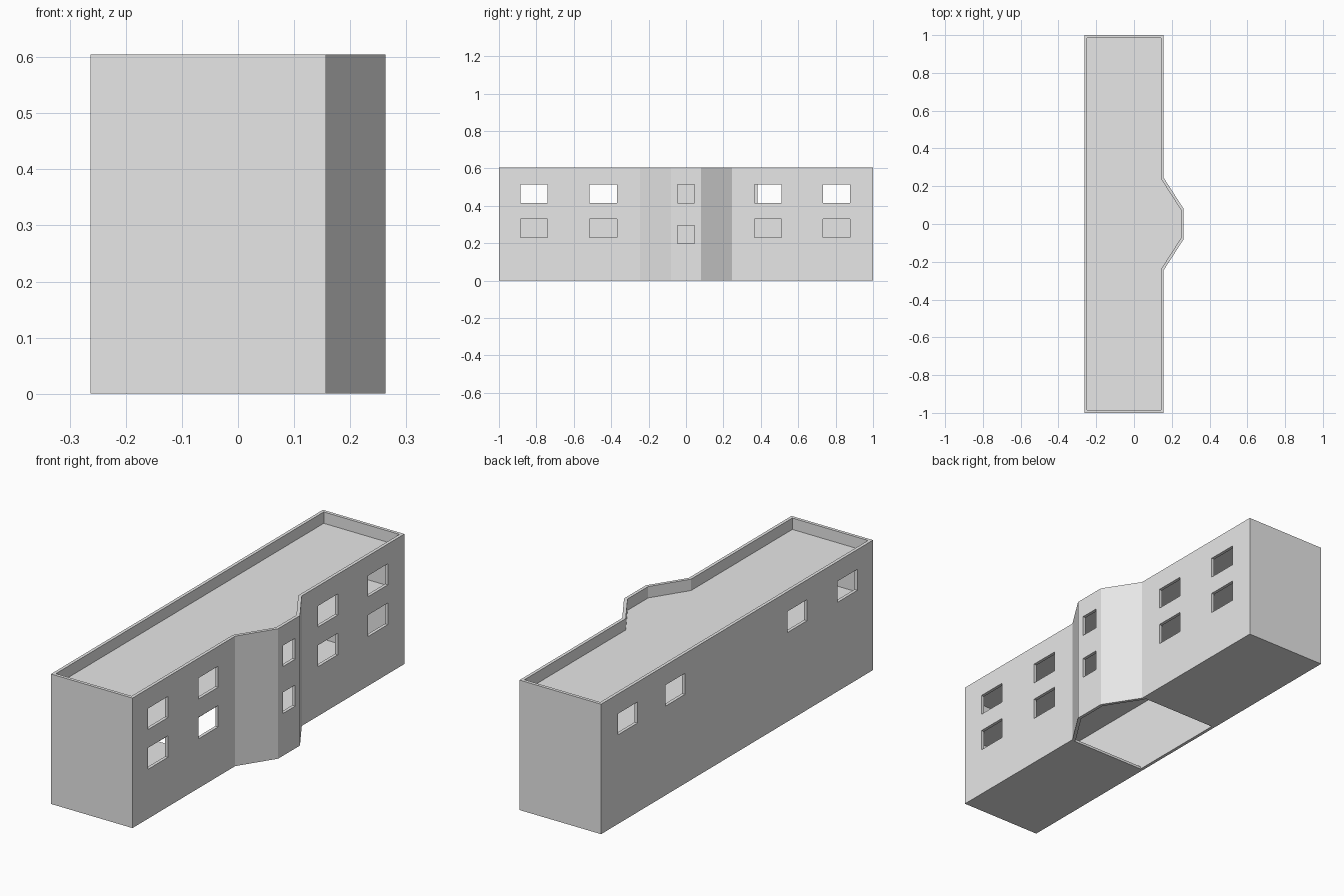
import bpy, bmesh
from mathutils import Vector

if "Cube" in bpy.data.objects:
    bpy.data.objects.remove(bpy.data.objects["Cube"])

H, T = 0.605, 0.015
grey = bpy.data.materials.new("light_grey")
grey.diffuse_color = (0.8, 0.8, 0.8, 1)
grey.use_nodes = True
grey.node_tree.nodes["Principled BSDF"].inputs["Base Color"].default_value = grey.diffuse_color

# Building footprint, counter-clockwise, with a faceted bay on the +x side
OUTER = [(-0.263, -1), (0.157, -1), (0.157, -0.245), (0.263, -0.08),
         (0.263, 0.08), (0.157, 0.245), (0.157, 1), (-0.263, 1)]


def inset(points, d):
    """Mitred inward offset of a counter-clockwise outline."""
    pts = [Vector(p) for p in points]
    out = []
    for i, p in enumerate(pts):
        a = (p - pts[i - 1]).normalized()
        b = (pts[(i + 1) % len(pts)] - p).normalized()
        na, nb = Vector((-a.y, a.x)), Vector((-b.y, b.x))
        out.append(tuple(p + (na + nb) * d / (1 + na.dot(nb))))
    return out


def finish(name, bm):
    bmesh.ops.recalc_face_normals(bm, faces=bm.faces[:])
    me = bpy.data.meshes.new(name)
    bm.to_mesh(me)
    bm.free()
    me.materials.append(grey)
    ob = bpy.data.objects.new(name, me)
    bpy.context.collection.objects.link(ob)
    return ob


def slab(name, outline, z0, z1):
    bm = bmesh.new()
    f = bm.faces.new([bm.verts.new((x, y, z0)) for x, y in outline])
    ext = bmesh.ops.extrude_face_region(bm, geom=[f], use_keep_orig=True)
    top = [v for v in ext["geom"] if isinstance(v, bmesh.types.BMVert)]
    bmesh.ops.translate(bm, verts=top, vec=(0, 0, z1 - z0))
    return finish(name, bm)


def rect(x0, x1, y0, y1):
    return [(x0, y0), (x1, y0), (x1, y1), (x0, y1)]


INNER = inset(OUTER, T)

# Outer walls: a closed ring with thickness
bm = bmesh.new()
loops = [[bm.verts.new((x, y, z)) for x, y in outline]
         for outline, z in ((OUTER, 0), (OUTER, H), (INNER, H), (INNER, 0))]
n = len(OUTER)
for k in range(4):
    a, b = loops[k], loops[(k + 1) % 4]
    for i in range(n):
        j = (i + 1) % n
        bm.faces.new((a[i], a[j], b[j], b[i]))
walls = finish("walls", bm)

# Window openings: (x range, y centre, half width, bottom, top)
front, back, bay = (0.10, 0.20), (-0.30, -0.22), (0.22, 0.30)
openings = []
for y in (-0.8125, -0.4425, 0.4375, 0.805):
    openings += [(front, y, 0.0725, 0.23, 0.33), (front, y, 0.0725, 0.415, 0.513)]
for y in (-0.8125, -0.4425, 0.455, 0.805):
    openings.append((back, y, 0.0725, 0.415, 0.513))
openings += [(bay, 0, 0.045, 0.197, 0.295), (bay, 0, 0.045, 0.415, 0.513)]

bm = bmesh.new()
for (x0, x1), y, hw, z0, z1 in openings:
    vs = bmesh.ops.create_cube(bm, size=1)["verts"]
    bmesh.ops.scale(bm, verts=vs, vec=(x1 - x0, 2 * hw, z1 - z0))
    bmesh.ops.translate(bm, verts=vs, vec=((x0 + x1) / 2, y, (z0 + z1) / 2))
cutter = finish("window_cutter", bm)

mod = walls.modifiers.new("windows", "BOOLEAN")
mod.object = cutter
mod.operation = "DIFFERENCE"
mod.solver = "EXACT"
bpy.context.view_layer.update()
deps = bpy.context.evaluated_depsgraph_get()
cut_mesh = bpy.data.meshes.new_from_object(walls.evaluated_get(deps))
walls.modifiers.clear()
walls.data = cut_mesh
bpy.data.objects.remove(cutter)

# Roof sunk behind the parapet, and the upper storey floor
slab("roof", INNER, 0.54, 0.552)
slab("upper_floor", INNER, 0.335, 0.35)

# Ground floors of the two wings; the stair hall between them is open below
for name, s in (("left", -1), ("right", 1)):
    y0, y1 = sorted((s * 0.25, s * (1 - T)))
    slab(name + "_ground_floor", rect(-0.263 + T, 0.157 - T, y0, y1), 0, 0.012)
